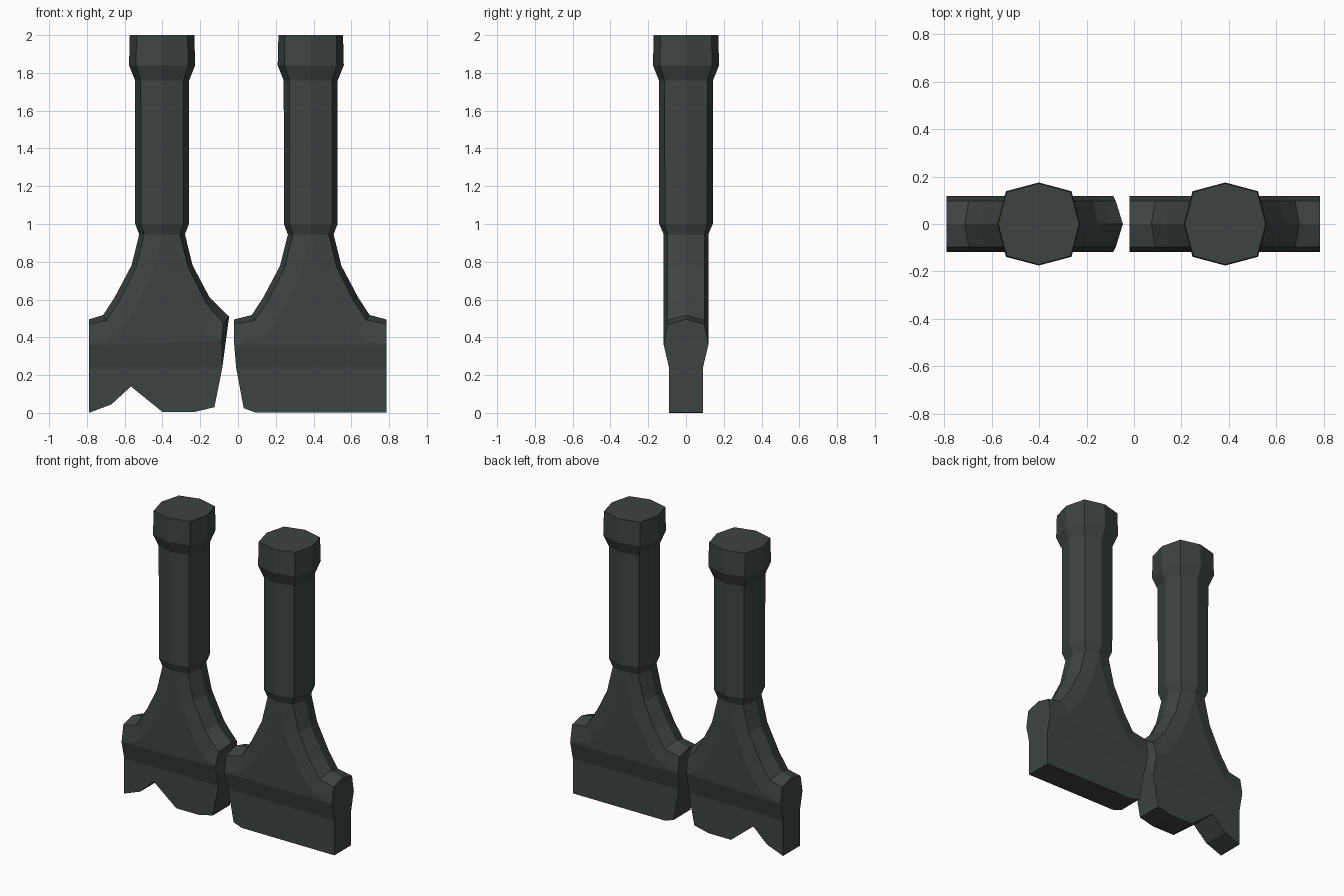
import bpy, bmesh

if "Cube" in bpy.data.objects:
    bpy.data.objects.remove(bpy.data.objects["Cube"])

mat = bpy.data.materials.new("dark_slate")
mat.diffuse_color = (0.046, 0.056, 0.056, 1)
mat.use_nodes = True
mat.node_tree.nodes["Principled BSDF"].inputs["Base Color"].default_value = mat.diffuse_color

# Octagonal shaft: (radius, z)
SHAFT = [(0.171, 2.0), (0.175, 1.84), (0.143, 1.76), (0.142, 1.0)]

# Flared foot: ridge x,z / chamfer x,z / flat-face x,z
NECK = [(.121, .945, .095, .945, 0, .945),
        (.162, .78, .138, .77, .06, .72),
        (.252, .61, .228, .59, .155, .53)]
FLAT_END = [(.312, .518, .295, .49, .24, .41)]
CHAMFER_Y, FACE_Y, LOW_Y = .098, .118, .09


def ring(bm, right, left):
    """Ten-point section from a right and a left half."""
    def pts(h, s, front):
        y = -1 if front else 1
        return [(s * h[2], y * h[6], h[3]), (s * h[4], y * h[7], h[5])]
    co = [(right[0], 0, right[1])] + pts(right, 1, True)
    co += pts(left, -1, True)[::-1] + [(-left[0], 0, left[1])]
    co += pts(left, -1, False) + pts(right, 1, False)[::-1]
    return [bm.verts.new(c) for c in co]


def post(name, cx, right_end, left_end, bottom):
    bm = bmesh.new()
    rings = []
    # Shaft and collar
    for r, z in SHAFT:
        half = (r, z, r * .79, z, 0, z, r * .79, r)
        rings.append(ring(bm, half, half))
    # Flared foot
    ys = (CHAMFER_Y, FACE_Y)
    for a, b in zip(NECK + right_end, NECK + left_end):
        rings.append(ring(bm, a + ys, b + ys))
    for a, b in zip(rings, rings[1:]):
        for i in range(10):
            j = (i + 1) % 10
            bm.faces.new((a[i], a[j], b[j], b[i]))
    bm.faces.new(rings[0])
    # Foot block below the flare, with its worn bottom outline
    e = rings[-1]
    front = [bm.verts.new((x - cx, -LOW_Y, z)) for x, z in bottom]
    back = [bm.verts.new((x - cx, LOW_Y, z)) for x, z in bottom]
    bm.faces.new(front)
    bm.faces.new(back)
    for i in range(len(front) - 1):
        bm.faces.new((front[i], front[i + 1], back[i + 1], back[i]))
    bm.faces.new((e[3], e[2], front[-1], front[0]))
    bm.faces.new((e[7], e[8], back[-1], back[0]))
    # End faces
    for loop in ([e[0], e[1], e[2], front[-1], back[-1], e[8], e[9]],
                 [e[5], e[4], e[3], front[0], back[0], e[7], e[6]]):
        for i in range(1, len(loop) - 1):
            bm.faces.new((loop[0], loop[i], loop[i + 1]))
    bmesh.ops.remove_doubles(bm, verts=bm.verts, dist=.0005)
    bmesh.ops.recalc_face_normals(bm, faces=bm.faces)
    me = bpy.data.meshes.new(name)
    bm.to_mesh(me)
    bm.free()
    me.materials.append(mat)
    ob = bpy.data.objects.new(name, me)
    ob.location.x = cx
    bpy.context.collection.objects.link(ob)


# Left post: notched underside, pointed inner end
post("left_post", -.402,
     [(.30, .562, .275, .53, .225, .42), (.355, .51, .325, .475, .315, .38)],
     FLAT_END + [(.388, .495, .388, .47, .388, .36)],
     [(-.79, .24), (-.79, 0), (-.67, .045), (-.567, .14), (-.40, .005),
      (-.23, .005), (-.125, .03), (-.083, .24)])

# Right post: straight underside, worn inner corner
post("right_post", .385,
     FLAT_END + [(.40, .495, .40, .47, .40, .36)],
     FLAT_END + [(.405, .495, .405, .47, .405, .36)],
     [(-.01, .24), (.03, .025), (.09, .003), (.785, .003), (.785, .24)])
